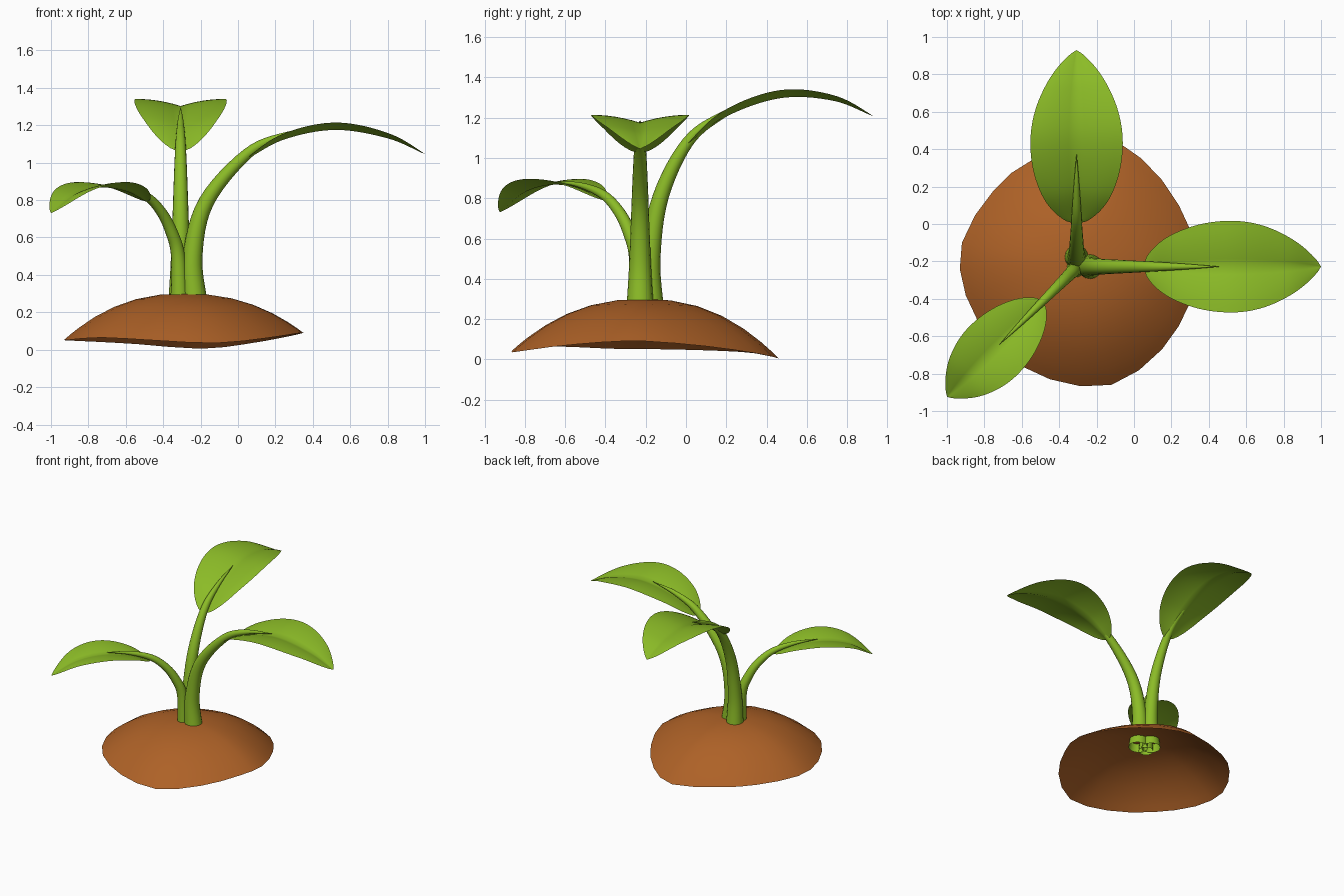
import bpy, bmesh, math
from mathutils import Vector

if "Cube" in bpy.data.objects:
    bpy.data.objects.remove(bpy.data.objects["Cube"])


def material(name, rgb):
    m = bpy.data.materials.new(name)
    m.diffuse_color = (*rgb, 1)
    m.use_nodes = True
    m.node_tree.nodes["Principled BSDF"].inputs["Base Color"].default_value = m.diffuse_color
    return m


GREEN = material("leaf green", (0.26, 0.50, 0.02))
BROWN = material("soil brown", (0.42, 0.12, 0.02))


def spline(pts, steps):
    """Smooth curve through the points (Catmull-Rom)."""
    p = [Vector(q) for q in pts]
    p = [2 * p[0] - p[1]] + p + [2 * p[-1] - p[-2]]
    out = []
    for i in range(1, len(p) - 2):
        a, b, c, d = p[i - 1:i + 3]
        for k in range(steps):
            t = k / steps
            out.append(0.5 * (2 * b + (c - a) * t + (2 * a - 5 * b + 4 * c - d) * t * t
                              + (3 * b - a - 3 * c + d) * t ** 3))
    return out + [p[-2]]


def loft(name, rows, mat, closed):
    """Skin rows of points into a smooth surface."""
    bm = bmesh.new()
    grid = [[bm.verts.new(v) for v in row] for row in rows]
    n = len(rows[0])
    for r0, r1 in zip(grid, grid[1:]):
        for j in range(n if closed else n - 1):
            k = (j + 1) % n
            bm.faces.new((r0[j], r0[k], r1[k], r1[j]))
    bmesh.ops.remove_doubles(bm, verts=bm.verts, dist=0.0005)
    me = bpy.data.meshes.new(name)
    bm.to_mesh(me)
    bm.free()
    me.materials.append(mat)
    for f in me.polygons:
        f.use_smooth = True
    ob = bpy.data.objects.new(name, me)
    bpy.context.collection.objects.link(ob)


def frames(origin, angle, pts, steps):
    """Position, side, normal and length fraction along a (reach, height) path."""
    d = Vector((math.cos(angle), math.sin(angle), 0))
    side = Vector((-d.y, d.x, 0))
    pos = [Vector((*origin, 0)) + d * q.x + Vector((0, 0, q.y)) for q in spline(pts, steps)]
    run = [0]
    for a, b in zip(pos, pos[1:]):
        run.append(run[-1] + (b - a).length)
    for i, p in enumerate(pos):
        t = (pos[min(i + 1, len(pos) - 1)] - pos[max(i - 1, 0)]).normalized()
        yield p, side, t.cross(side), run[i] / run[-1]


def stem(name, origin, angle, pts, radius):
    """Round stem, flared at the foot and tapering to a spike."""
    rows = []
    for p, side, nor, f in frames(origin, angle, pts, 6):
        r = radius * (1 - f ** 3) * (0.6 + 0.4 * (1 - f) ** 4)
        rows.append([p + side * r * math.cos(a) + nor * r * math.sin(a)
                     for a in (math.tau * j / 16 for j in range(16))])
    loft(name, rows, GREEN, True)


def leaf(name, origin, angle, pts, width):
    """Pointed leaf blade, creased along the midrib."""
    rows = []
    for p, side, nor, f in frames(origin, angle, pts, 10):
        w = max(math.sin(math.pi * f), 0) ** (0.6 if f < 0.5 else 0.8)
        rows.append([p - side * width * w * t + nor * 0.16 * width * w * (1 - (1 - abs(t)) ** 2)
                     for t in (j / 6 for j in range(-6, 7))])
    loft(name, rows, GREEN, False)


# Right sprout
at = (0, -.228), 0
stem("right_stem", *at, [(-.23, .23), (-.243, .5), (-.17, .79), (.05, 1.048),
                         (.25, 1.145), (.46, 1.187)], .07)
leaf("right_leaf", *at, [(.05, 1.02), (.25, 1.125), (.52, 1.175), (.8, 1.13), (1, 1.045)], .245)

# Back sprout
at = (-.307, 0), math.pi / 2
stem("back_stem", *at, [(-.175, .23), (-.178, .5), (-.125, .81), (.01, 1.08),
                        (.18, 1.212), (.38, 1.298)], .068)
leaf("back_leaf", *at, [(0, 1.055), (.2, 1.205), (.47, 1.297), (.73, 1.284), (.93, 1.207)], .247)

# Front left sprout
at = (-.31, -.235), math.radians(225)
stem("front_left_stem", *at, [(0, .23), (.015, .5), (.065, .63), (.14, .735),
                              (.25, .818), (.41, .865), (.58, .882)], .053)
leaf("front_left_leaf", *at, [(.25, .79), (.4, .845), (.6, .867), (.8, .83), (.975, .73)], .182)

# Soil mound: open dome over an uneven rim
RIM = [(.35, -.2, .09), (.24, .1, .065), (.04, .35, .03), (-.2, .46, .005), (-.54, .345, .03),
       (-.75, .18, .042), (-.92, -.1, .05), (-.9, -.38, .053), (-.73, -.66, .065),
       (-.45, -.83, .05), (-.12, -.86, .035), (.15, -.67, .062), (.3, -.42, .085)]
rim = spline(RIM[-1:] + RIM + RIM[:2], 2)[2:2 + 2 * len(RIM)]
top = Vector((-.29, -.21, .3))
mound = []
for r in (0, .2, .4, .58, .74, .87, .94, 1):
    row = [top.lerp(p, r) for p in rim]
    for q, p in zip(row, rim):
        q.z = top.z - (top.z - p.z) * r ** 2.3
    mound.append(row)
loft("soil_mound", mound, BROWN, True)
